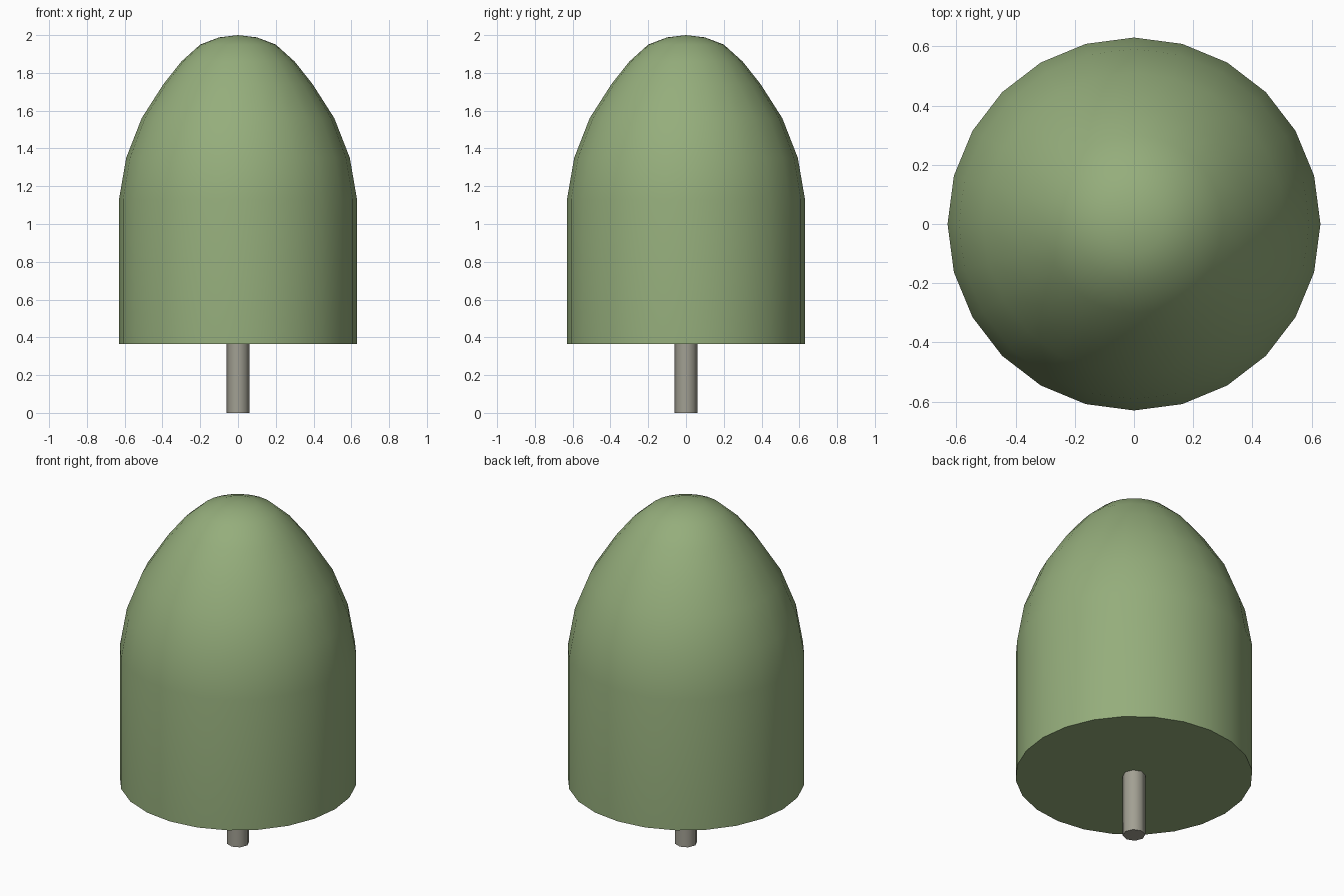
import bpy, bmesh, math

if "Cube" in bpy.data.objects:
    bpy.data.objects.remove(bpy.data.objects["Cube"])


def material(name, color):
    mat = bpy.data.materials.new(name)
    mat.diffuse_color = (*color, 1)
    mat.use_nodes = True
    mat.node_tree.nodes["Principled BSDF"].inputs["Base Color"].default_value = mat.diffuse_color
    return mat


def lathe(name, profile, sides, mat):
    """Revolve (radius, z) points around z; flat cap at the bottom, cap or apex at the top."""
    bm = bmesh.new()
    rings = []
    for r, z in profile:
        if r == 0:
            rings.append([bm.verts.new((0, 0, z))])
        else:
            rings.append([bm.verts.new((r * math.cos(math.tau * i / sides),
                                        r * math.sin(math.tau * i / sides), z))
                          for i in range(sides)])
    for a, b in zip(rings, rings[1:]):
        for i in range(sides):
            j = (i + 1) % sides
            if len(b) == 1:
                bm.faces.new((a[i], a[j], b[0]))
            else:
                bm.faces.new((a[i], a[j], b[j], b[i]))
    bm.faces.new(rings[0][::-1])
    if len(rings[-1]) > 1:
        bm.faces.new(rings[-1])
    mesh = bpy.data.meshes.new(name)
    bm.to_mesh(mesh)
    bm.free()
    mesh.materials.append(mat)
    obj = bpy.data.objects.new(name, mesh)
    bpy.context.collection.objects.link(obj)
    bpy.ops.object.select_all(action='DESELECT')
    obj.select_set(True)
    bpy.context.view_layer.objects.active = obj
    bpy.ops.object.shade_smooth_by_angle(angle=math.radians(50))
    return obj


green = material("leaf_green", (0.30, 0.42, 0.20))
bark = material("bark_grey", (0.36, 0.35, 0.29))

# Trunk
lathe("trunk", [(0.06, 0), (0.06, 0.39)], 8, bark)

# Crown: straight sides and a rounded top
lathe("crown", [(0.63, 0.365), (0.63, 1.13), (0.592, 1.35), (0.51, 1.56), (0.395, 1.74),
                (0.30, 1.86), (0.20, 1.95), (0.10, 1.988), (0, 2.0)], 24, green)
